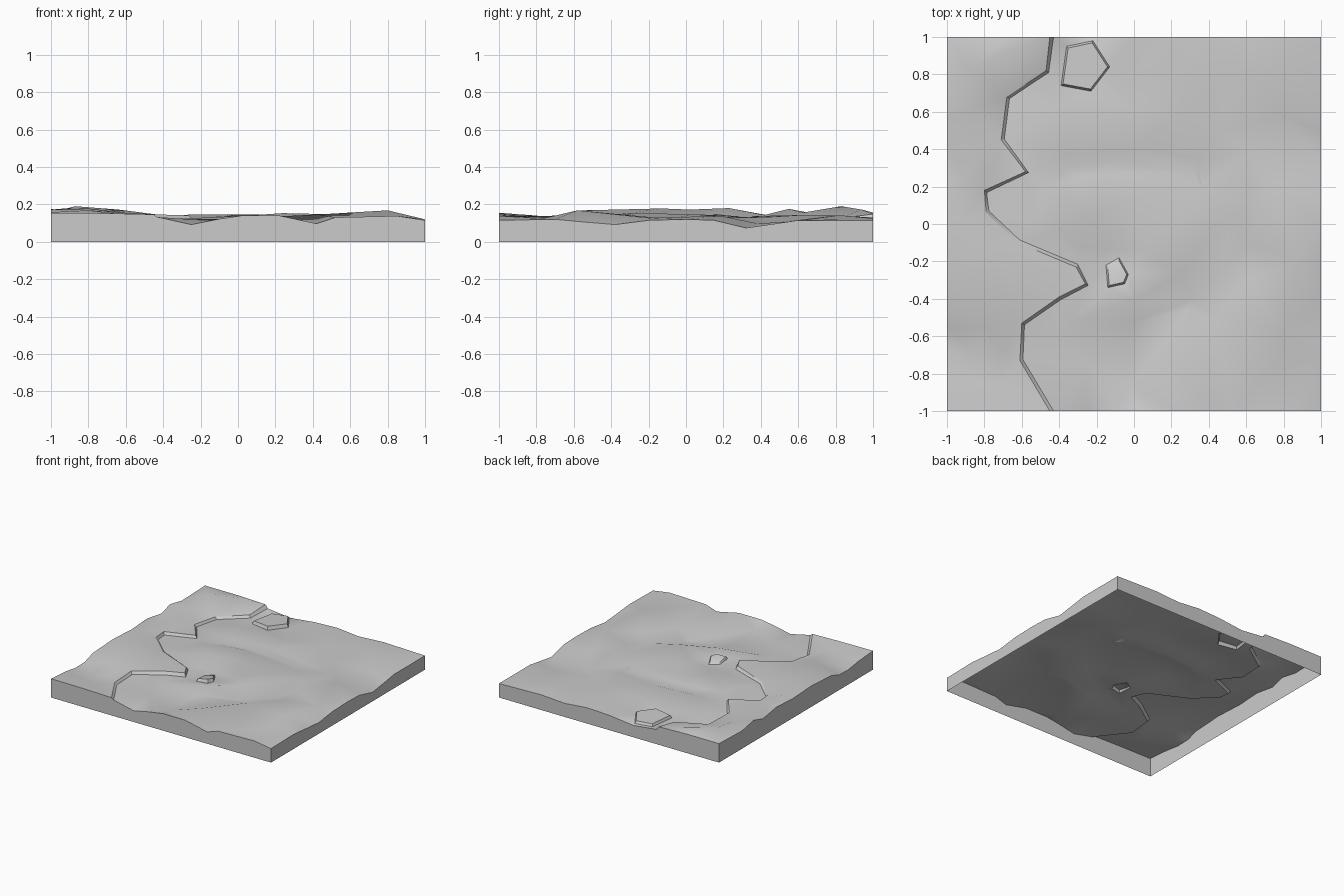
import bpy
import bmesh
import math
from mathutils import Vector
from mathutils.geometry import delaunay_2d_cdt

default_cube = bpy.data.objects.get("Cube")
if default_cube:
    bpy.data.objects.remove(default_cube, do_unlink=True)

# Plan positions are in hundredths of a unit, heights in thousandths
PLAN, HEIGHT = 0.01, 0.001

# Outer rim of the tile: (distance along the side, height)
front_rim = [(-100, 155), (-70, 152), (-25, 92), (-10, 122), (2, 140), (22, 140),
             (42, 97), (52, 130), (85, 138), (100, 115)]
back_rim = [(-100, 156), (-70, 156), (-22, 98), (0, 122), (20, 130), (40, 112),
            (62, 125), (100, 115)]
left_rim = [(-80, 140), (-68, 122), (-56, 125), (-46, 158), (-20, 172), (5, 160),
            (25, 172), (43, 143), (55, 176), (70, 147)]
right_rim = [(-70, 120), (-55, 106), (-38, 92), (-20, 115), (0, 120), (15, 115),
             (32, 74), (50, 100), (60, 115)]

# Ledge path from back to front: (x, y, upper height, lower height)
ledge = [(-45, 100, 148, 120), (-47, 82, 125, 106), (-68, 68, 108, 92),
         (-71, 45, 124, 107), (-58, 28, 134, 113), (-80, 18, 145, 124),
         (-79, 6, 143, 126), (-62, -10, 142, 130), (-31, -23, 140, 116),
         (-26, -32, 141, 113), (-40, -39, 145, 122), (-60, -53, 145, 122),
         (-61, -73, 124, 108), (-45, -100, 146, 132)]

# Hills and hollows of the high ground
high_ground = [(-87, 83, 190), (-64, 94, 172), (-86, 62, 155), (-84, 42, 143),
               (-90, 23, 180), (-92, 2, 172), (-80, -13, 178), (-62, -28, 156),
               (-80, -55, 168), (-84, -72, 120), (-70, -68, 130), (-72, -86, 140)]

# Isolated humps and hollows of the low ground
low_ground = [(60, 82, 142), (80, 57, 108), (82, 85, 120), (0, 82, 122), (0, 14, 126),
              (-14, -13, 110), (5, -15, 110), (-28, -13, 112), (80, -58, 168),
              (78, -74, 130), (-25, -75, 120), (88, -20, 128), (-55, 0, 132)]

# Ridge and valley lines of the low ground
crease_lines = {
    "north ridge": [(20, 78, 142), (28, 62, 143), (38, 44, 132)],
    "north valley": [(37, 72, 118), (46, 50, 105), (62, 38, 98)],
    "north fold": [(-42, 63, 119), (0, 62, 121)],
    "upper ridge": [(-35, 37, 138), (0, 40, 138), (34, 35, 130)],
    "upper valley": [(-36, 30, 120), (-12, 33, 120), (32, 28, 116)],
    "middle ridge": [(-45, 20, 128), (-30, 25, 136), (-14, 27, 138), (36, 20, 132)],
    "east ridge": [(60, 10, 142), (75, 19, 138)],
    "hollow ridge": [(-42, -5, 136), (-22, 4, 147), (0, 5, 147), (22, 2, 142)],
    "south ridge": [(50, 5, 147), (24, -27, 153), (0, -41, 137), (-34, -52, 122)],
    "south valley": [(60, -9, 122), (50, -23, 110), (31, -41, 100), (0, -52, 102),
                     (-42, -61, 114)],
    "front valley": [(28, -46, 100), (15, -64, 102), (-2, -87, 106)],
    "front ridge": [(62, -30, 142), (43, -50, 146), (19, -75, 134)],
}

# Raised rocks: outline, foot height, top height, tilt of the top
rocks = [
    ([(-39, 74), (-36, 95), (-22, 98), (-13, 84), (-23, 71)], 105, 128, 0.3),
    ([(-15, -22), (-8, -18), (-3, -27), (-5, -32), (-14, -34)], 111, 130, 1),
]

points, heights, seams = [], [], []


def add(x, y, z):
    points.append(Vector((x * PLAN, y * PLAN)))
    heights.append(z * HEIGHT)
    return len(points) - 1


def add_line(line, closed=False):
    ids = [add(*p) for p in line]
    seams.extend(zip(ids, ids[1:]))
    if closed:
        seams.append((ids[-1], ids[0]))


for x, z in front_rim:
    add(x, -100, z)
for x, z in back_rim:
    add(x, 100, z)
for y, z in left_rim:
    add(-100, y, z)
for y, z in right_rim:
    add(100, y, z)
for p in high_ground + low_ground:
    add(*p)
for line in crease_lines.values():
    add_line(line)

# The foot of the ledge is offset towards the low ground
foot = []
for i, (x, y, top, low) in enumerate(ledge):
    if 0 < i < len(ledge) - 1:
        a, b = ledge[i - 1], ledge[i + 1]
        side = Vector((a[1] - b[1], b[0] - a[0])).normalized() * 1.7
    else:
        side = Vector((2, 0))
    foot.append((x + side.x, y + side.y, low))
add_line([p[:3] for p in ledge])
add_line(foot)

# Each rock has a foot outline and a slightly smaller, tilted top
for outline, low, top, tilt in rocks:
    cx = sum(p[0] for p in outline) / len(outline)
    cy = sum(p[1] for p in outline) / len(outline)
    add_line([(x, y, low) for x, y in outline], True)
    size = max(math.dist(p, (cx, cy)) for p in outline)
    k = 1 - 1.4 / size
    add_line([(cx + (x - cx) * k, cy + (y - cy) * k, top + (x - cx - y + cy) * tilt)
              for x, y in outline], True)

# Triangulate the ground with the ledge, crease and rock lines kept as edges
coords, _, faces, origins, _, _ = delaunay_2d_cdt(points, seams, [], 0, 1e-5)
bm = bmesh.new()
verts = []
for co, source in zip(coords, origins):
    z = heights[source[0]] if source else 0.125
    verts.append(bm.verts.new((co.x, co.y, z)))
for f in faces:
    bm.faces.new([verts[i] for i in f])

# Straight side walls down to the ground, open underneath
rim = [e for e in bm.edges if e.is_boundary]
skirt = bmesh.ops.extrude_edge_only(bm, edges=rim)["geom"]
for v in skirt:
    if isinstance(v, bmesh.types.BMVert):
        v.co.z = 0
bmesh.ops.recalc_face_normals(bm, faces=bm.faces)
if sum(f.normal.z for f in bm.faces) < 0:
    bmesh.ops.reverse_faces(bm, faces=bm.faces)

mesh = bpy.data.meshes.new("terrain_tile")
bm.to_mesh(mesh)
bm.free()
tile = bpy.data.objects.new("terrain_tile", mesh)
bpy.context.collection.objects.link(tile)

# Plain grey stone
grey = bpy.data.materials.new("stone_grey")
grey.use_nodes = True
colour = (0.6, 0.6, 0.6, 1)
grey.diffuse_color = colour
grey.node_tree.nodes["Principled BSDF"].inputs["Base Color"].default_value = colour
mesh.materials.append(grey)

bpy.ops.object.select_all(action="DESELECT")
tile.select_set(True)
bpy.context.view_layer.objects.active = tile
bpy.ops.object.shade_smooth_by_angle(angle=math.radians(30))
